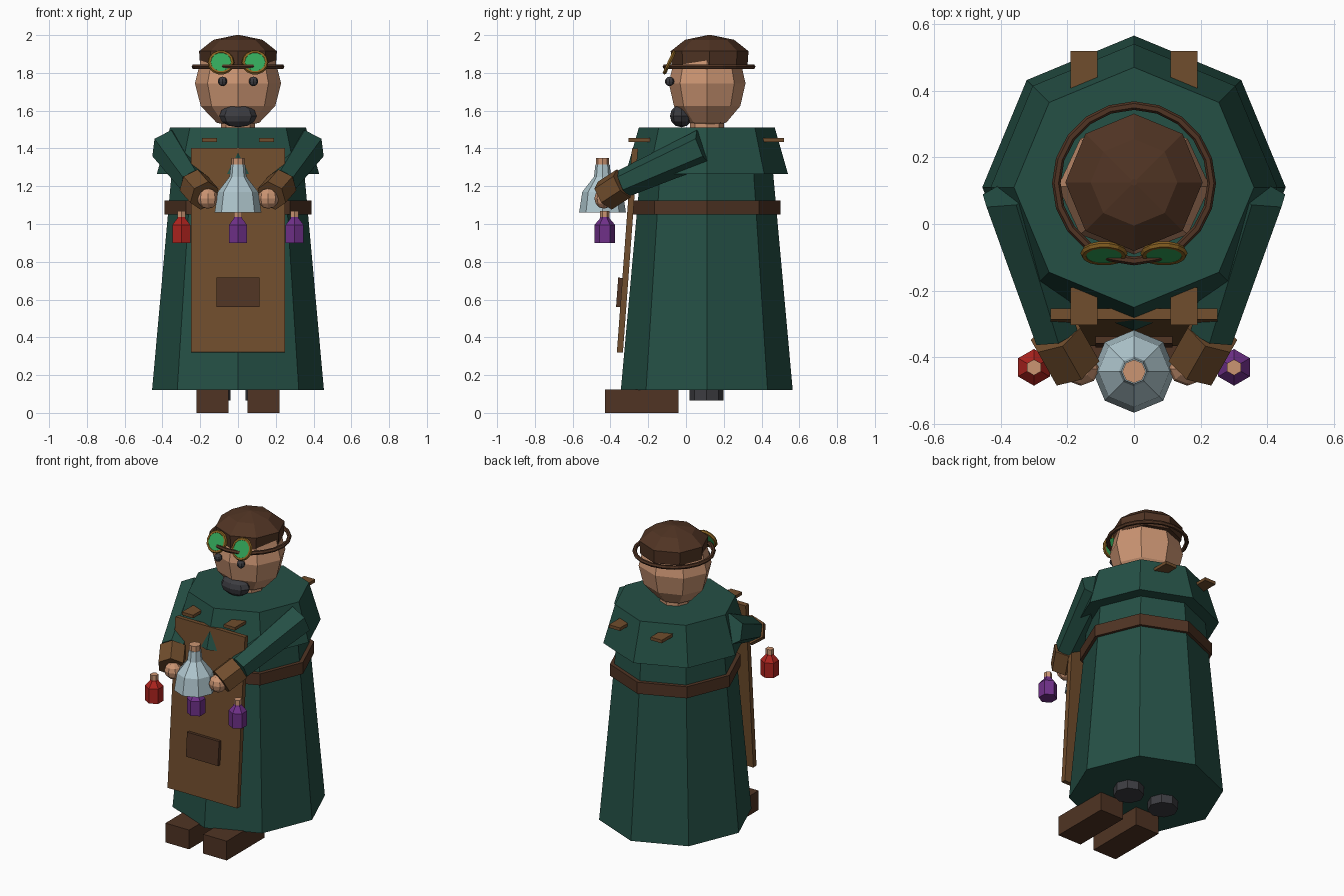
import bpy, bmesh, math
from mathutils import Vector, Matrix

cube = bpy.data.objects.get("Cube")
if cube:
    bpy.data.objects.remove(cube, do_unlink=True)


def material(name, r, g, b):
    m = bpy.data.materials.new(name)
    m.diffuse_color = (r, g, b, 1)
    m.use_nodes = True
    for node in m.node_tree.nodes:
        if node.type == 'BSDF_PRINCIPLED':
            node.inputs["Base Color"].default_value = (r, g, b, 1)
    return m


TEAL = material("teal cloth", .018, .08, .06)
LEATHER = material("leather brown", .162, .074, .026)
DARK = material("dark brown", .08, .034, .017)
SKIN = material("skin", .6, .3, .17)
GLASS = material("pale glass", .44, .58, .63)
RED = material("red potion", .42, .017, .013)
PURPLE = material("purple potion", .16, .03, .25)
GREY = material("charcoal", .045, .045, .052)
GREEN = material("green lens", .032, .38, .1)
GOLD = material("brass", .26, .127, .017)


def finish(name, bm, mat):
    bmesh.ops.recalc_face_normals(bm, faces=bm.faces)
    mesh = bpy.data.meshes.new(name)
    bm.to_mesh(mesh)
    bm.free()
    mesh.materials.append(mat)
    ob = bpy.data.objects.new(name, mesh)
    bpy.context.collection.objects.link(ob)
    return ob


def lathe(name, mat, centre, profile, sides=8):
    """Closed faceted solid from (radius, z) pairs, one corner facing front."""
    bm = bmesh.new()
    rings = []
    for r, z in profile:
        angles = [2 * math.pi * i / sides + math.pi / 2 for i in range(sides)]
        rings.append([bm.verts.new((centre[0] + r * math.cos(a),
                                    centre[1] + r * math.sin(a), z)) for a in angles])
    for low, high in zip(rings, rings[1:]):
        for i in range(sides):
            j = (i + 1) % sides
            bm.faces.new((low[i], low[j], high[j], high[i]))
    bm.faces.new(rings[0])
    bm.faces.new(rings[-1])
    return finish(name, bm, mat)


def box(name, mat, centre, size, tilt=0):
    bm = bmesh.new()
    bmesh.ops.create_cube(bm, size=1, matrix=Matrix.Translation(centre)
                          @ Matrix.Rotation(tilt, 4, 'X') @ Matrix.Diagonal((*size, 1)))
    return finish(name, bm, mat)


def ball(name, mat, centre, radii, u=8, v=6):
    bm = bmesh.new()
    bmesh.ops.create_uvsphere(bm, u_segments=u, v_segments=v, radius=1,
                              matrix=Matrix.Translation(centre) @ Matrix.Diagonal((*radii, 1)))
    return finish(name, bm, mat)


def tube(name, mat, a, b, r1, r2, sides=6):
    """Tapered prism between two points."""
    a, b = Vector(a), Vector(b)
    bm = bmesh.new()
    turn = (b - a).to_track_quat('Z', 'Y').to_matrix().to_4x4()
    bmesh.ops.create_cone(bm, cap_ends=True, segments=sides, radius1=r1, radius2=r2,
                          depth=(b - a).length,
                          matrix=Matrix.Translation((a + b) / 2) @ turn)
    return finish(name, bm, mat)


def ring(name, mat, centre, major, minor, tilt=0, around=16, section=6):
    bm = bmesh.new()
    place = Matrix.Translation(centre) @ Matrix.Rotation(tilt, 4, 'X')
    loops = []
    for i in range(around):
        a = 2 * math.pi * i / around
        loop = []
        for k in range(section):
            t = 2 * math.pi * k / section
            d = major + minor * math.cos(t)
            loop.append(bm.verts.new(place @ Vector((d * math.cos(a), d * math.sin(a),
                                                     minor * math.sin(t)))))
        loops.append(loop)
    for i in range(around):
        p, q = loops[i], loops[(i + 1) % around]
        for k in range(section):
            n = (k + 1) % section
            bm.faces.new((p[k], q[k], q[n], p[n]))
    return finish(name, bm, mat)


# Robe, cape and belt
body = (0, .11)
lathe("robe", TEAL, body, [(.455, .12), (.335, 1.45)])
lathe("cape", TEAL, body, [(.43, 1.265), (.36, 1.51)])
lathe("belt", DARK, body, [(.39, 1.05), (.39, 1.125)])

# Head, cap and face
lathe("neck", SKIN, body, [(.09, 1.45), (.09, 1.6)])
ball("head", SKIN, (0, .112, 1.745), (.228, .203, .24))
lathe("cap", DARK, (0, .125), [(.2, 1.83), (.206, 1.915), (.13, 1.975), (.01, 2)])
ball("beard", GREY, (0, -.025, 1.572), (.1, .06, .06))

# Goggles
ring("goggle_strap", DARK, (0, .122, 1.833), .233, .013, around=20)
tilt = math.radians(65)
axis = Vector((0, -math.sin(tilt), math.cos(tilt)))
for side, label in ((1, "left"), (-1, "right")):
    lens = Vector((side * .09, -.088, 1.855))
    ring(label + "_goggle_rim", GOLD, lens, .06, .011, tilt, 14)
    tube(label + "_goggle_lens", GREEN, lens - axis * .008, lens + axis * .008, .057, .057, 14)
    ball(label + "_eye", GREY, (side * .082, -.087, 1.755), (.025, .025, .025))

# Apron, pocket and shoulder straps
lean = math.atan2(-.08, 1.08)
box("apron", LEATHER, (0, -.31, .86), (.5, .032, 1.083), lean)
box("apron_pocket", DARK, (0, -.352, .638), (.23, .025, .155), lean)

for side, label in ((1, "left"), (-1, "right")):
    # Straps front and back
    for end, y in (("front", -.247), ("back", .463)):
        box(f"{label}_{end}_strap", LEATHER, (side * .15, y, 1.445), (.08, .113, .02))
    # Arm
    shoulder = (side * .365, .095, 1.405)
    wrist = (side * .235, -.33, 1.215)
    tube(label + "_sleeve", TEAL, shoulder, wrist, .1, .075)
    tube(label + "_cuff", LEATHER, wrist, (side * .178, -.43, 1.15), .085, .085)
    ball(label + "_hand", SKIN, (side * .16, -.435, 1.135), (.056, .05, .054))
    # Leg and boot
    box(label + "_boot", DARK, (side * .135, -.235, .0625), (.17, .39, .125))
    lathe(label + "_leg", GREY, (side * .13, .108), [(.09, .065), (.09, .2)])

# Large flask held in the hands
flask = (0, -.442)
lathe("flask", GLASS, flask, [(.124, 1.06), (.107, 1.17), (.045, 1.25), (.038, 1.315)])
lathe("flask_cork", SKIN, flask, [(.035, 1.3), (.035, 1.35)])

# Small potion bottles
for x, label, mat in ((-.3, "right", RED), (0, "middle", PURPLE), (.3, "left", PURPLE)):
    lathe(label + "_potion", mat, (x, -.43),
          [(.055, .9), (.055, .995), (.025, 1.03), (.023, 1.045)], 6)
    lathe(label + "_potion_cork", SKIN, (x, -.43), [(.024, 1.035), (.024, 1.07)], 6)
